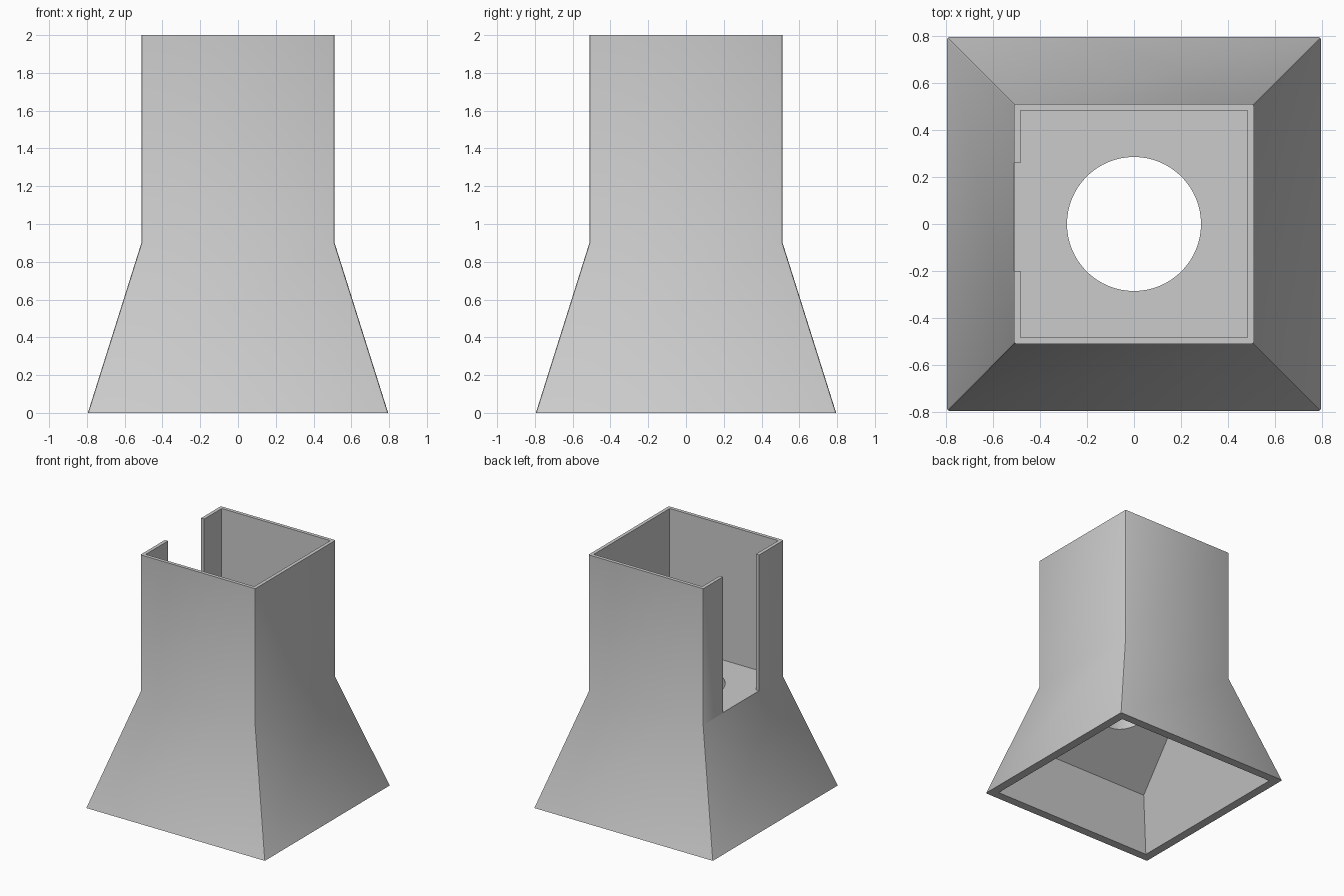
import bpy, bmesh, math

if "Cube" in bpy.data.objects:
    bpy.data.objects.remove(bpy.data.objects["Cube"])

BASE, TOP, BEND, FLOOR, HEIGHT = 0.795, 0.51, 0.905, 0.91, 2.0
RIM, WALL = 0.07, 0.028
SLOPE = (BASE - TOP) / BEND

grey = bpy.data.materials.new("plain grey")
grey.use_nodes = True
colour = (0.6, 0.6, 0.6, 1)
grey.diffuse_color = colour
grey.node_tree.nodes["Principled BSDF"].inputs["Base Color"].default_value = colour


def make(name, bm):
    bmesh.ops.recalc_face_normals(bm, faces=bm.faces)
    mesh = bpy.data.meshes.new(name)
    bm.to_mesh(mesh)
    bm.free()
    obj = bpy.data.objects.new(name, mesh)
    bpy.context.collection.objects.link(obj)
    mesh.materials.append(grey)
    return obj


def square(half, z):
    return [(-half, -half, z), (half, -half, z), (half, half, z), (-half, half, z)]


def box(name, x0, x1, y0, y1, z0, z1):
    bm = bmesh.new()
    bmesh.ops.create_cube(bm, size=1)
    for v in bm.verts:
        v.co = [lo if c < 0 else hi for c, lo, hi in
                zip(v.co, (x0, y0, z0), (x1, y1, z1))]
    return make(name, bm)


# Flared square body with slightly rounded corners
bm = bmesh.new()
rings = [[bm.verts.new(p) for p in square(h, z)]
         for h, z in ((BASE, 0), (TOP, BEND), (TOP, HEIGHT))]
for low, high in zip(rings, rings[1:]):
    for i in range(4):
        j = (i + 1) % 4
        bm.faces.new((low[i], low[j], high[j], high[i]))
bm.faces.new(rings[0])
bm.faces.new(rings[-1])
corners = [e for e in bm.edges if abs(e.verts[0].co.z - e.verts[1].co.z) > 0.1]
bmesh.ops.bevel(bm, geom=corners, offset=0.01, segments=2, profile=0.5, affect='EDGES')
body = make("flared_stand", bm)

# Upper bay and its side slot
inner = TOP - WALL
bay = box("bay_cutter", -inner, inner, -inner, inner, FLOOR, 2.2)
slot = box("slot_cutter", -0.6, -0.4, -0.2, 0.26, FLOOR, 2.2)

# Hollow base with a gabled ceiling
eave, ridge = 0.41, 0.855
half_at = lambda z: BASE - RIM - SLOPE * z
bm = bmesh.new()
for p in square(half_at(-0.1), -0.1) + square(half_at(eave), eave):
    bm.verts.new(p)
for side in (-1, 1):
    bm.verts.new((side * half_at(ridge), 0, ridge))
bmesh.ops.convex_hull(bm, input=bm.verts)
bmesh.ops.dissolve_limit(bm, angle_limit=0.01, verts=bm.verts, edges=bm.edges)
hollow = make("hollow_cutter", bm)

# Round hole through the floor
bm = bmesh.new()
bmesh.ops.create_cone(bm, cap_ends=True, segments=64, radius1=0.285, radius2=0.285, depth=1)
bmesh.ops.translate(bm, verts=bm.verts, vec=(0, 0, 0.7))
hole = make("hole_cutter", bm)

# Cut the openings
bpy.context.view_layer.objects.active = body
body.select_set(True)
for cutter in (bay, slot, hollow, hole):
    cutter.hide_render = True
    mod = body.modifiers.new(cutter.name, 'BOOLEAN')
    mod.operation, mod.solver, mod.object = 'DIFFERENCE', 'EXACT', cutter
    bpy.ops.object.modifier_apply(modifier=mod.name)
    bpy.data.objects.remove(cutter)

bpy.ops.object.shade_smooth_by_angle(angle=math.radians(30))
